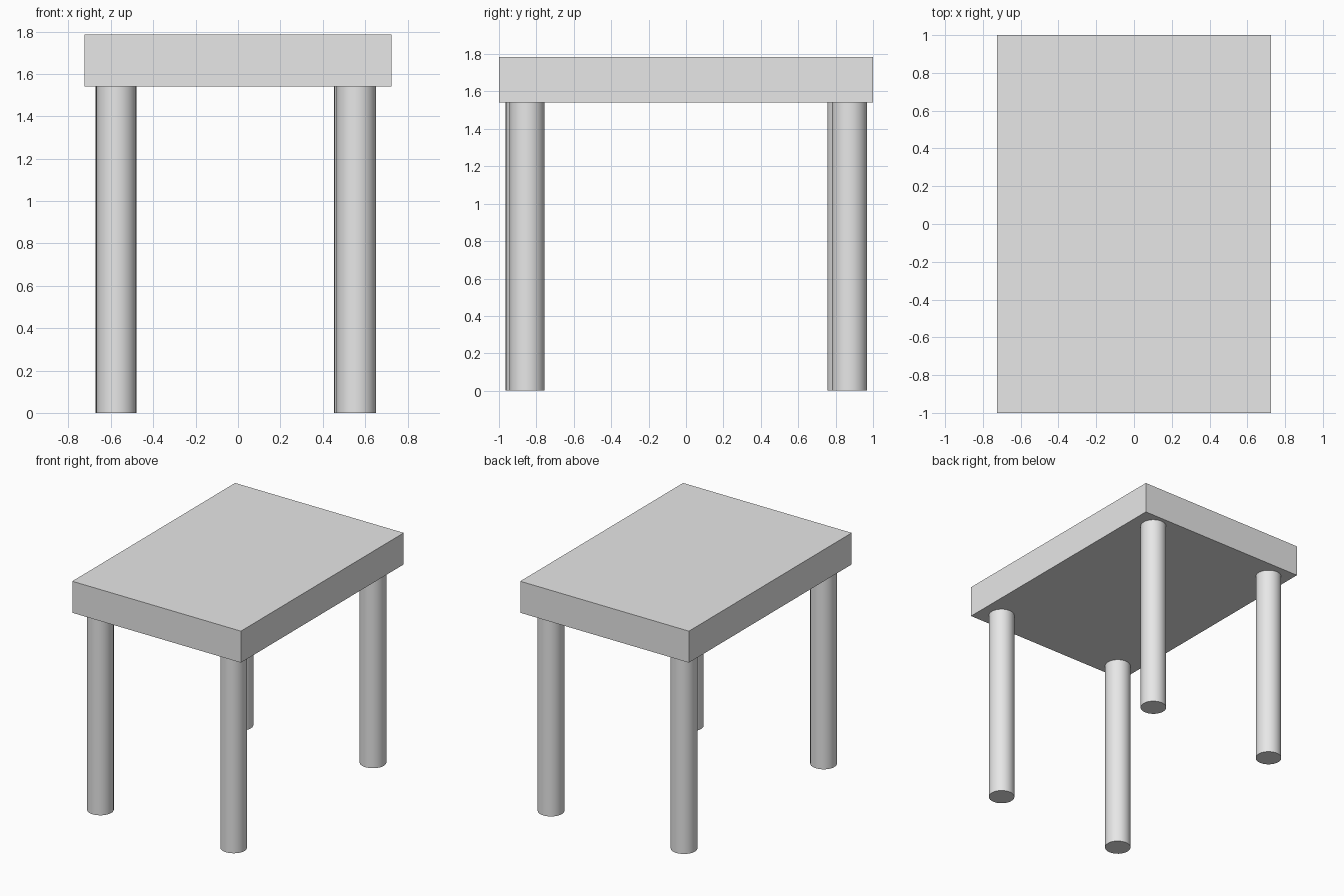
import bpy

cube = bpy.data.objects.get("Cube")
if cube:
    bpy.data.objects.remove(cube, do_unlink=True)

# Single plain grey for the whole table
grey = bpy.data.materials.new("light_grey")
grey.use_nodes = True
colour = (0.8, 0.8, 0.8, 1)
grey.diffuse_color = colour
grey.node_tree.nodes["Principled BSDF"].inputs["Base Color"].default_value = colour

HEIGHT = 1.785
UNDERSIDE = 1.54
LEG_RADIUS = 0.094

# Thick rectangular top
bpy.ops.mesh.primitive_cube_add(size=1, location=(0, 0, (HEIGHT + UNDERSIDE) / 2))
top = bpy.context.object
top.name = "table_top"
top.scale = (1.45, 2, HEIGHT - UNDERSIDE)
bpy.ops.object.transform_apply(location=False, rotation=False, scale=True)
top.data.materials.append(grey)

# Four round legs, set by hand slightly off symmetry
legs = {
    "front_right_leg": (-0.574, -0.87),
    "front_left_leg": (0.558, -0.85),
    "back_right_leg": (-0.578, 0.85),
    "back_left_leg": (0.548, 0.875),
}
for name, (x, y) in legs.items():
    bpy.ops.mesh.primitive_cylinder_add(vertices=32, radius=LEG_RADIUS, depth=UNDERSIDE,
                                        location=(x, y, UNDERSIDE / 2))
    leg = bpy.context.object
    leg.name = name
    leg.data.materials.append(grey)
    bpy.ops.object.shade_smooth_by_angle()
